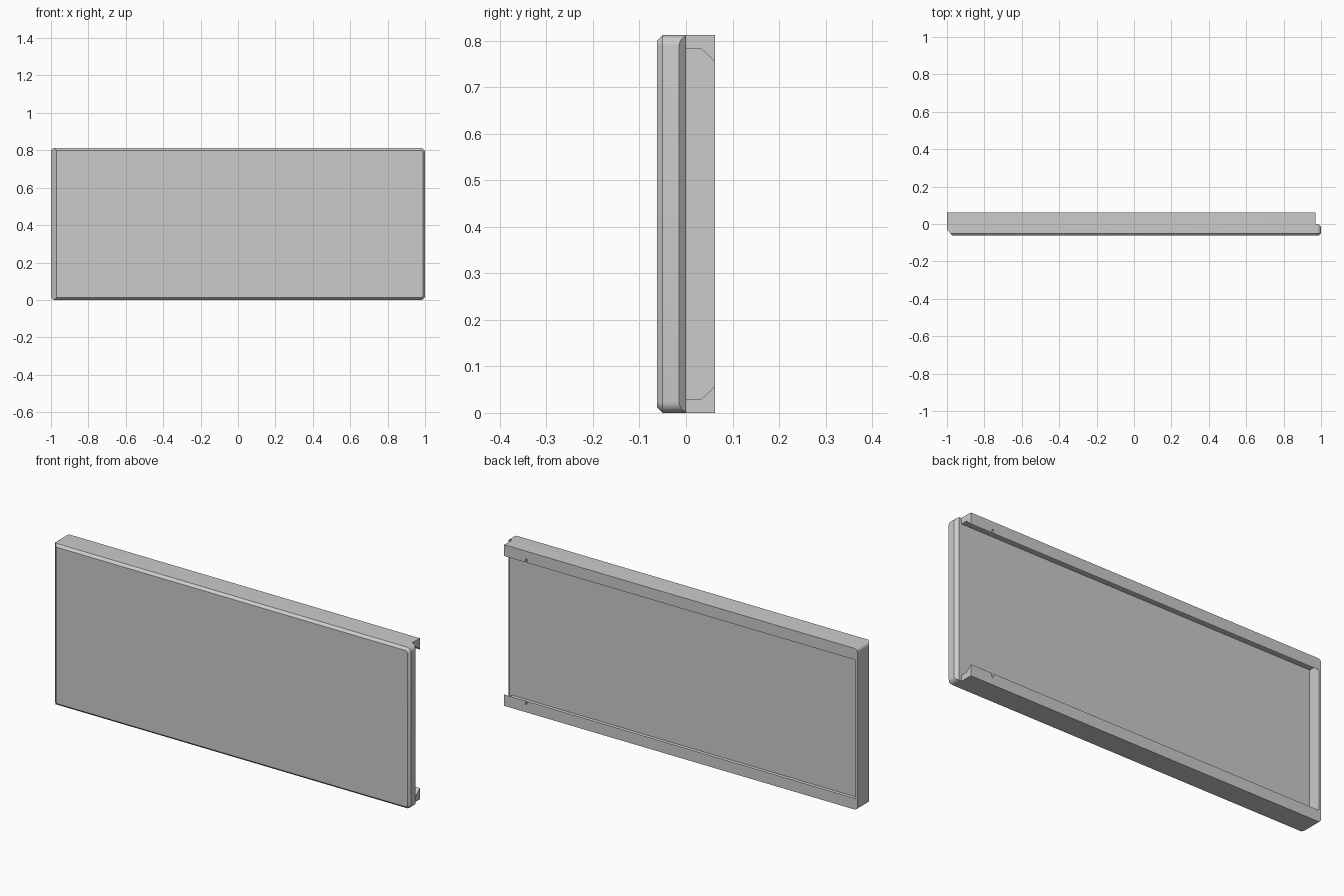
import bpy, bmesh
from math import cos, sin, pi

if "Cube" in bpy.data.objects:
    bpy.data.objects.remove(bpy.data.objects["Cube"])

W, H, D = 1.0, 0.812, 0.0625   # half length, height, half depth


def make_object(name, rings):
    """Loft a closed solid through rings that have equal point counts."""
    bm = bmesh.new()
    loops = [[bm.verts.new(p) for p in ring] for ring in rings]
    n = len(loops[0])
    for a, b in zip(loops, loops[1:]):
        for i in range(n):
            j = (i + 1) % n
            bm.faces.new((a[i], a[j], b[j], b[i]))
    bm.faces.new(loops[0])
    bm.faces.new(loops[-1])
    bmesh.ops.recalc_face_normals(bm, faces=bm.faces)
    mesh = bpy.data.meshes.new(name)
    bm.to_mesh(mesh)
    bm.free()
    ob = bpy.data.objects.new(name, mesh)
    bpy.context.collection.objects.link(ob)
    return ob


def rounded_rect(y, inset, seg=6):
    """Outline in the xz plane, softer corners on the open end."""
    x0, x1, z0, z1 = -W + inset, W - inset, inset, H - inset
    pts = []
    for k, (x, z, r) in enumerate([(x1, z1, 0.024), (x0, z1, 0.018),
                                   (x0, z0, 0.018), (x1, z0, 0.024)]):
        r -= inset
        cx = x - r if x > 0 else x + r
        cz = z - r if z > H / 2 else z + r
        for i in range(seg + 1):
            a = (k + i / seg) * pi / 2
            pts.append((cx + r * cos(a), y, cz + r * sin(a)))
    return pts


def cut(target, cutter):
    cutter.hide_render = True
    mod = target.modifiers.new("cut", 'BOOLEAN')
    mod.operation, mod.solver, mod.object = 'DIFFERENCE', 'EXACT', cutter
    bpy.context.view_layer.objects.active = target
    bpy.ops.object.modifier_apply(modifier=mod.name)
    bpy.data.objects.remove(cutter)


def prism_z(name, profile):
    return make_object(name, [[(x, y, z) for x, y in profile] for z in (-0.1, 1.0)])


def prism_x(name, profile, x0, x1):
    return make_object(name, [[(x, y, z) for y, z in profile] for x in (x0, x1)])


# Outer block with a chamfered front
cover = make_object("sliding_cover", [rounded_rect(-D, 0.012),
                                      rounded_rect(-0.05, 0.0),
                                      rounded_rect(D, 0.0)])

# Wide straight chamfer on the closed end
cut(cover, prism_z("chamfer_cutter", [(-1.03, 0.0005), (-0.94, -0.094), (-1.03, -0.094)]))

# Open end: rails stop short, front lip gets a sloped back edge
cut(cover, prism_z("open_end_cutter", [(0.97, 0.1), (0.97, 0.0), (0.985, 0.0),
                                       (1.0, -0.015), (1.05, -0.015), (1.05, 0.1)]))

# Channel between the two undercut rails
low = [(0.1, 0.057), (D, 0.057), (0.033, 0.03), (0.0, 0.03)]
channel = low + [(y, H - z) for y, z in reversed(low)]
cut(cover, prism_x("channel_cutter", channel, -0.988, 1.1))

# Small detent notches in both rails
for s, z in ((1, 0.057), (-1, H - 0.057)):
    notch = [(0.045, z - s * 0.018), (0.1, z - s * 0.018),
             (0.1, z + s * 0.02), (0.045, z + s * 0.02)]
    cut(cover, prism_x("detent_cutter", notch, 0.842, 0.85))

bpy.ops.object.select_all(action='DESELECT')
cover.select_set(True)
bpy.context.view_layer.objects.active = cover
bpy.ops.object.shade_smooth_by_angle(angle=0.45)
